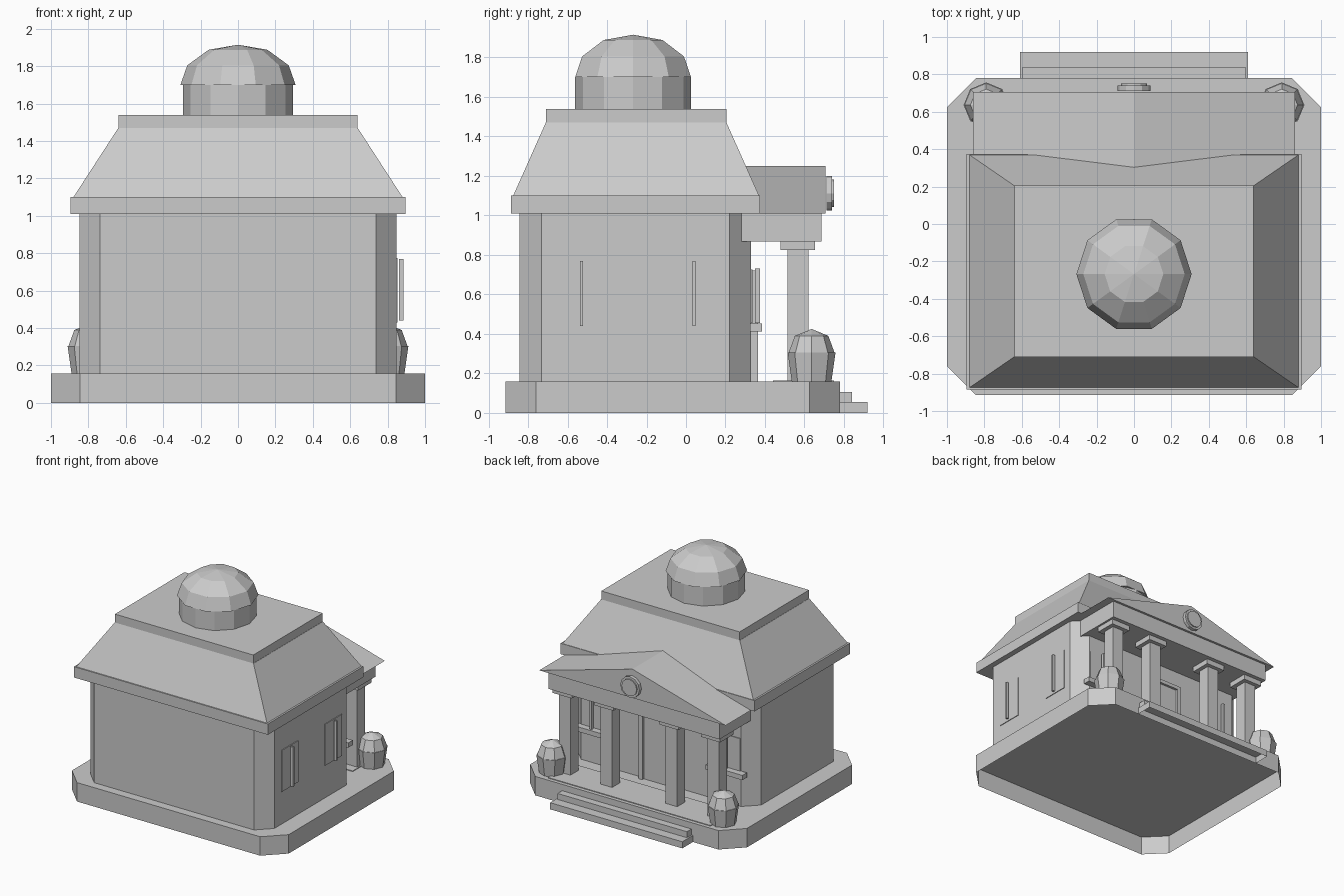
import bpy, bmesh, math

cube = bpy.data.objects.get("Cube")
if cube:
    bpy.data.objects.remove(cube, do_unlink=True)

stone = bpy.data.materials.new("grey stone")
stone.use_nodes = True
GREY = (0.6, 0.6, 0.6, 1)
stone.diffuse_color = GREY
stone.node_tree.nodes["Principled BSDF"].inputs["Base Color"].default_value = GREY
FLOOR = 0.158


def finish(name, bm):
    bmesh.ops.recalc_face_normals(bm, faces=bm.faces)
    mesh = bpy.data.meshes.new(name)
    bm.to_mesh(mesh)
    bm.free()
    mesh.materials.append(stone)
    ob = bpy.data.objects.new(name, mesh)
    bpy.context.scene.collection.objects.link(ob)
    return ob


def loft(name, rings, hollow=False):
    """Skin a stack of equal-length rings; a hollow part has no bottom face."""
    bm = bmesh.new()
    rows = [[bm.verts.new(p) for p in ring] for ring in rings]
    for a, b in zip(rows, rows[1:]):
        for i in range(len(a)):
            j = (i + 1) % len(a)
            bm.faces.new((a[i], a[j], b[j], b[i]))
    if not hollow:
        bm.faces.new(rows[0][::-1])
    bm.faces.new(rows[-1])
    return finish(name, bm)


def rect(x, y0, y1, z):
    return [(-x, y0, z), (x, y0, z), (x, y1, z), (-x, y1, z)]


def octagon(x, y0, y1, c, z):
    return [(-x + c, y0, z), (x - c, y0, z), (x, y0 + c, z), (x, y1 - c, z),
            (x - c, y1, z), (-x + c, y1, z), (-x, y1 - c, z), (-x, y0 + c, z)]


def box(name, x0, x1, y0, y1, z0, z1, hollow=False):
    return loft(name, [[(x0, y0, z), (x1, y0, z), (x1, y1, z), (x0, y1, z)]
                       for z in (z0, z1)], hollow)


def turned(name, profile, sides, x, y):
    """Faceted solid of revolution from (radius, height) pairs, with a pointed top."""
    bm = bmesh.new()
    rows = []
    for r, z in profile[:-1]:
        rows.append([bm.verts.new((x + r * math.cos(math.tau * i / sides),
                                   y + r * math.sin(math.tau * i / sides), z))
                     for i in range(sides)])
    tip = bm.verts.new((x, y, profile[-1][1]))
    bm.faces.new(rows[0])
    for i in range(sides):
        j = (i + 1) % sides
        for a, b in zip(rows, rows[1:]):
            bm.faces.new((a[i], a[j], b[j], b[i]))
        bm.faces.new((rows[-1][i], rows[-1][j], tip))
    return finish(name, bm)


def disc(name, r, y0, y1, z, sides=12):
    ring = [(r * math.cos(math.tau * i / sides), r * math.sin(math.tau * i / sides))
            for i in range(sides)]
    return loft(name, [[(px, y, z + pz) for px, pz in ring] for y in (y0, y1)])


# Base and steps, open underneath
loft("base", [octagon(1, -0.915, 0.78, 0.155, z) for z in (0, FLOOR)], hollow=True)
box("lower_step", -0.61, 0.61, 0.78, 0.92, 0, 0.055, hollow=True)
box("upper_step", -0.597, 0.597, 0.78, 0.84, 0.055, 0.105, hollow=True)
box("porch_floor", -0.75, 0.75, 0.44, 0.75, FLOOR, 0.164, hollow=True)

# Main hall with clipped corners
loft("hall_walls", [octagon(0.848, -0.842, 0.33, 0.11, z) for z in (FLOOR, 1.02)], hollow=True)

# Hipped roof
loft("eaves", [rect(0.895, -0.885, 0.375, z) for z in (1.01, 1.1)])
loft("hipped_roof", [rect(0.88, -0.875, 0.37, 1.1), rect(0.64, -0.71, 0.205, 1.47)])
loft("roof_cap", [rect(0.638, -0.71, 0.205, z) for z in (1.47, 1.54)])

# Drum and dome
turned("drum", [(0.294, 1.54), (0.294, 1.7), (0, 1.7)], 12, 0, -0.268)
turned("dome", [(0.308, 1.7), (0.271, 1.805), (0.157, 1.888), (0, 1.915)], 10, 0, -0.268)

# Portico roof
loft("pediment", [[(-0.86, y, 1.01), (0.86, y, 1.01), (0, y, 1.25)] for y in (0.2, 0.706)])
box("entablature", -0.79, 0.79, 0.28, 0.687, 0.868, 1.01)
disc("medallion_rim", 0.088, 0.712, 0.74, 1.112)
disc("medallion_face", 0.07, 0.715, 0.75, 1.112)

# Columns, planters and porch windows on both sides
for side, label in ((1, "left"), (-1, "right")):
    for place, cx in (("inner", 0.3), ("outer", 0.685)):
        x = side * cx
        box(f"{label}_{place}_column", x - 0.053, x + 0.053, 0.515, 0.62, FLOOR, 0.825)
        box(f"{label}_{place}_capital", x - 0.088, x + 0.088, 0.478, 0.653, 0.825, 0.868)
    turned(f"{label}_planter", [(0.1, FLOOR), (0.121, 0.305), (0, 0.305)], 8,
           side * 0.79, 0.636)
    turned(f"{label}_shrub", [(0.116, 0.305), (0.085, 0.39), (0, 0.425)], 8,
           side * 0.79, 0.636)
    x = side * 0.62
    box(f"{label}_porch_window", x - 0.115, x + 0.115, 0.328, 0.337, 0.455, 0.725)
    box(f"{label}_porch_window_bar", x - 0.01, x + 0.01, 0.35, 0.375, 0.455, 0.73)
    box(f"{label}_porch_window_sill", x - 0.17, x + 0.17, 0.325, 0.385, 0.412, 0.452)

# Entrance door
box("door", -0.15, 0.15, 0.32, 0.345, FLOOR, 0.7)
for k in (-1, 1):
    box("door_jamb", k * 0.165 - 0.018, k * 0.165 + 0.018, 0.32, 0.365, FLOOR, 0.69)
box("door_lintel", -0.183, 0.183, 0.32, 0.365, 0.69, 0.72)

# Side windows, on the left wall only
for cy in (-0.53, 0.04):
    box("side_window", 0.846, 0.854, cy - 0.11, cy + 0.11, 0.43, 0.775)
    box("side_window_bar", 0.862, 0.885, cy - 0.0075, cy + 0.0075, 0.44, 0.77)
